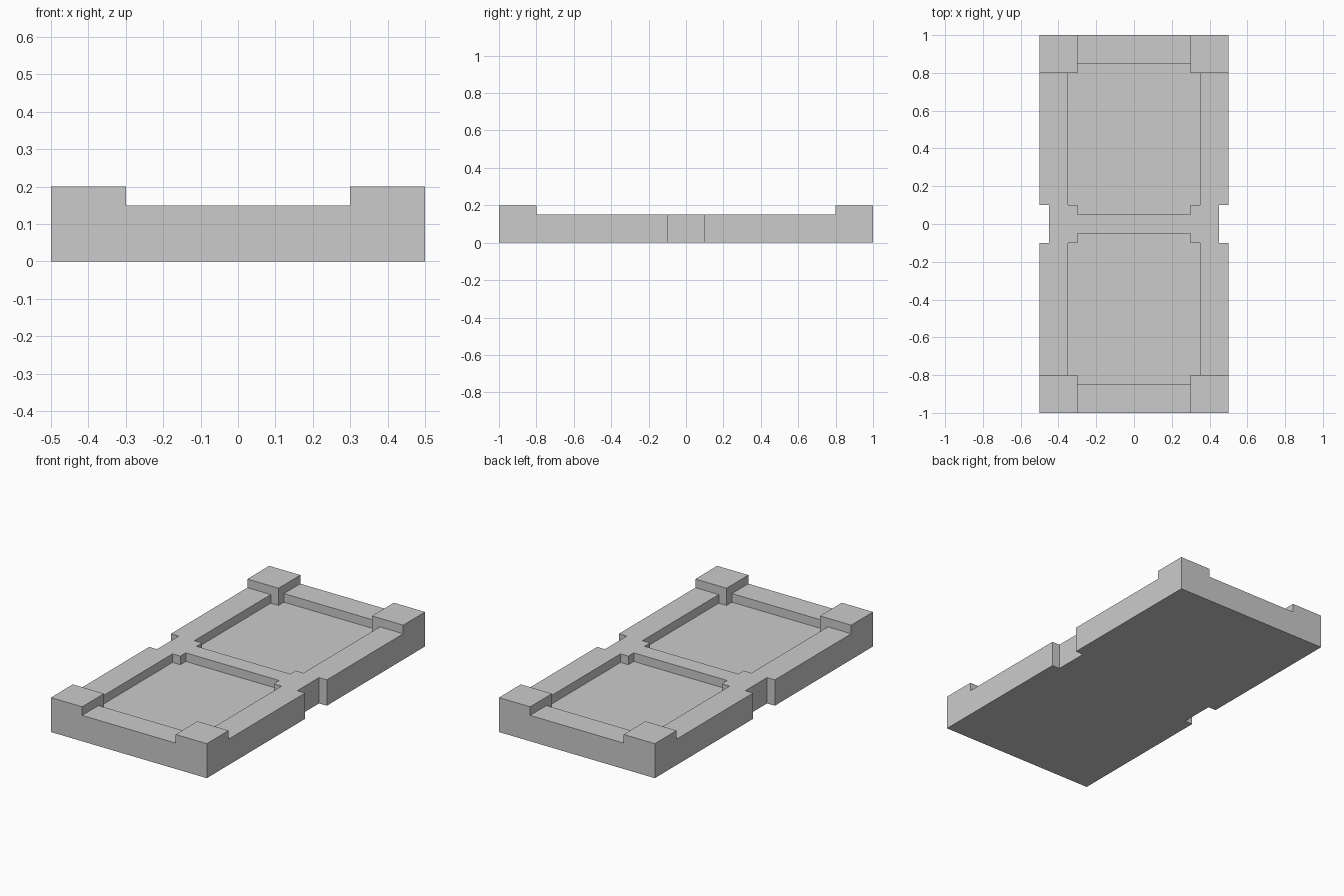
import bpy
import bmesh

if "Cube" in bpy.data.objects:
    bpy.data.objects.remove(bpy.data.objects["Cube"])


def prism(name, outline, z0, z1):
    """Extrude a flat outline from z0 to z1."""
    bm = bmesh.new()
    face = bm.faces.new([bm.verts.new((x, y, z0)) for x, y in outline])
    top = bmesh.ops.extrude_face_region(bm, geom=[face])["geom"]
    verts = [v for v in top if isinstance(v, bmesh.types.BMVert)]
    bmesh.ops.translate(bm, verts=verts, vec=(0, 0, z1 - z0))
    bmesh.ops.recalc_face_normals(bm, faces=bm.faces)
    mesh = bpy.data.meshes.new(name)
    bm.to_mesh(mesh)
    bm.free()
    obj = bpy.data.objects.new(name, mesh)
    bpy.context.collection.objects.link(obj)
    return obj


def combine(target, tool, operation):
    """Boolean the tool into the target and keep the tool hidden."""
    mod = target.modifiers.new(tool.name, 'BOOLEAN')
    mod.operation = operation
    mod.solver = 'EXACT'
    mod.object = tool
    tool.hide_render = True
    tool.hide_set(True)


def mirror_outline(half):
    """Complete a right-hand outline (listed bottom to top) across x = 0."""
    return half + [(-x, y) for x, y in reversed(half)]


# Slab with a shallow notch midway along each long side
tray = prism("tray", mirror_outline(
    [(0.5, -1), (0.5, -0.1), (0.45, -0.1), (0.45, 0.1), (0.5, 0.1), (0.5, 1)]),
    0, 0.15)

# Two sunken panels with stepped corners, either side of the middle bar
pocket = [(0.3, 0.05), (0.3, 0.1), (0.35, 0.1), (0.35, 0.8), (0.3, 0.8), (0.3, 0.85)]
for side, s in (("back", 1), ("front", -1)):
    outline = [(x, s * y) for x, y in mirror_outline(pocket)]
    combine(tray, prism(side + "_pocket_cutter", outline, 0.1, 0.3), 'DIFFERENCE')

# Raised pads on the four corners
for side, sx in (("right", 1), ("left", -1)):
    for end, sy in (("back", 1), ("front", -1)):
        outline = [(sx * x, sy * y) for x, y in
                   ((0.3, 0.8), (0.5, 0.8), (0.5, 1), (0.3, 1))]
        combine(tray, prism(f"{end}_{side}_corner_pad", outline, 0.1, 0.2), 'UNION')

# Bake the booleans and clear away the helpers
tools = [m.object for m in tray.modifiers]
bpy.context.view_layer.update()
depsgraph = bpy.context.evaluated_depsgraph_get()
tray.data = bpy.data.meshes.new_from_object(tray.evaluated_get(depsgraph))
tray.modifiers.clear()
for tool in tools:
    bpy.data.objects.remove(tool)
